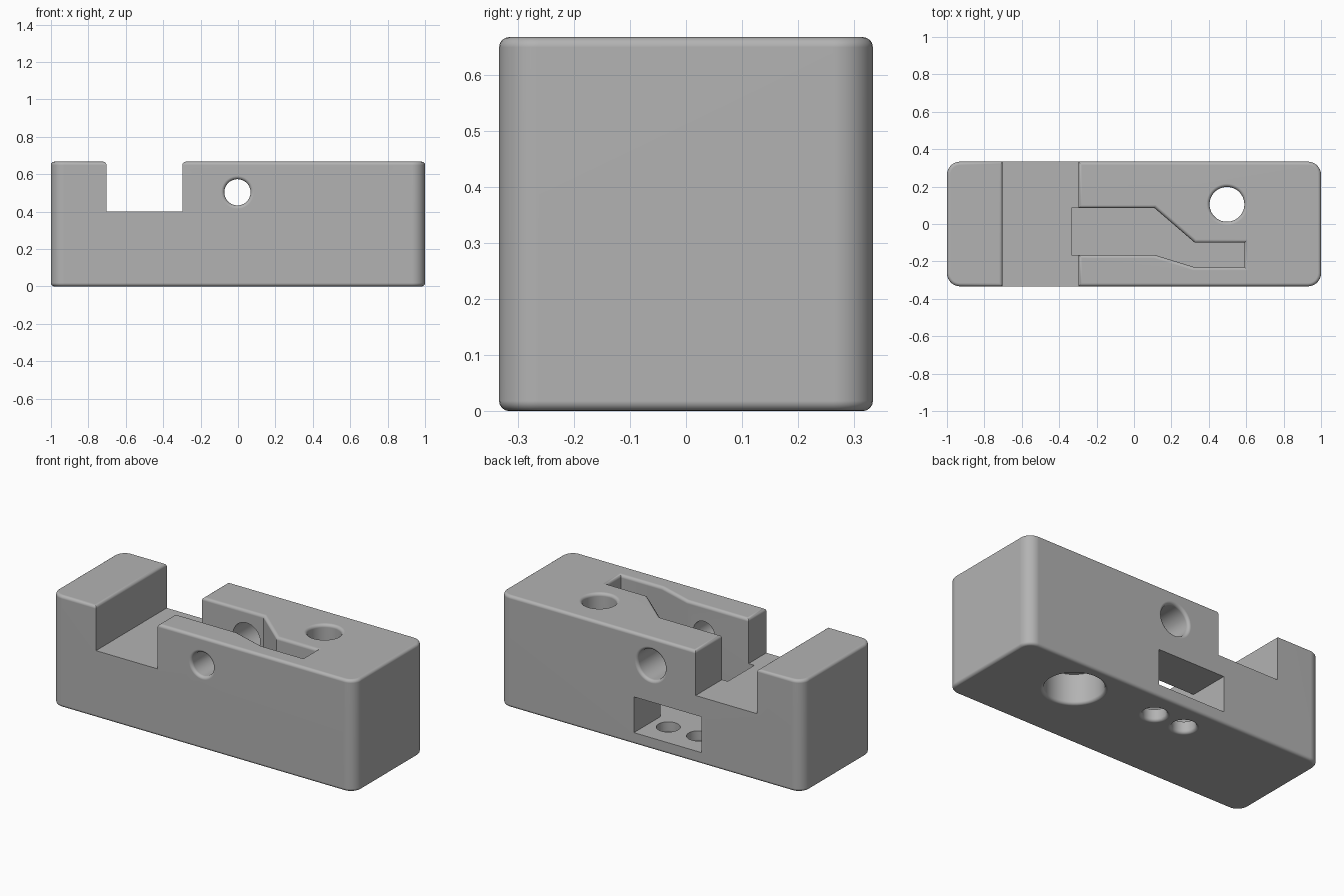
import bpy, bmesh
from mathutils import Matrix

cube = bpy.data.objects.get("Cube")
if cube:
    bpy.data.objects.remove(cube, do_unlink=True)

W, H = 1 / 3, 2 / 3          # half depth, height
FILLET = 0.018

grey = bpy.data.materials.new("plain grey")
grey.use_nodes = True
COLOUR = (0.45, 0.45, 0.45, 1)
grey.diffuse_color = COLOUR
bsdf = grey.node_tree.nodes["Principled BSDF"]
bsdf.inputs["Base Color"].default_value = COLOUR
bsdf.inputs["Roughness"].default_value = 0.6


def make_object(name, bm):
    bmesh.ops.recalc_face_normals(bm, faces=bm.faces)
    mesh = bpy.data.meshes.new(name)
    bm.to_mesh(mesh)
    bm.free()
    obj = bpy.data.objects.new(name, mesh)
    bpy.context.collection.objects.link(obj)
    mesh.materials.append(grey)
    return obj


def prism(points, low, high):
    """Solid from a plan outline, between two heights."""
    bm = bmesh.new()
    face = bm.faces.new([bm.verts.new((x, y, low)) for x, y in points])
    new = bmesh.ops.extrude_face_region(bm, geom=[face])["geom"]
    verts = [g for g in new if isinstance(g, bmesh.types.BMVert)]
    bmesh.ops.translate(bm, vec=(0, 0, high - low), verts=verts)
    return bm


def box(x0, x1, y0, y1, z0, z1):
    return prism([(x0, y0), (x1, y0), (x1, y1), (x0, y1)], z0, z1)


def rod(radius, centre, length, axis="Z"):
    bm = bmesh.new()
    turn = Matrix.Rotation(1.5707963, 4, "X") if axis == "Y" else Matrix()
    bmesh.ops.create_cone(bm, cap_ends=True, segments=48, radius1=radius,
                          radius2=radius, depth=length,
                          matrix=Matrix.Translation(centre) @ turn)
    return bm


# Block with rounded upright corners
bm = box(-1, 1, -W, W, 0, H)
upright = [e for e in bm.edges if abs(e.verts[0].co.z - e.verts[1].co.z) > 0.1]
bmesh.ops.bevel(bm, geom=upright, offset=0.07, segments=8, profile=0.5,
                affect="EDGES", clamp_overlap=True)
body = make_object("clamp_block", bm)
bpy.context.view_layer.objects.active = body
body.select_set(True)


def cut(name, bm):
    cutter = make_object(name, bm)
    mod = body.modifiers.new(name, "BOOLEAN")
    mod.operation, mod.solver, mod.object = "DIFFERENCE", "EXACT", cutter
    bpy.ops.object.modifier_apply(modifier=mod.name)
    bpy.data.objects.remove(cutter, do_unlink=True)


# Cross notch, lever slot and the side pocket that opens into the slot
slot = [(-0.335, -0.165), (0.11, -0.165), (0.32, -0.23), (0.59, -0.23),
        (0.59, -0.10), (0.325, -0.10), (0.11, 0.085), (-0.335, 0.085)]
cut("notch", box(-0.703, -0.297, -1, 1, 0.4, 1))
cut("lever_slot", prism(slot, 0.07, 1))
cut("side_pocket", box(-0.335, 0.11, 0, 1, 0.07, 0.283))

# Cross bore: narrow in the front wall, wide in the back wall
cut("front_bore", rod(0.07, (-0.003, -0.45, 0.503), 0.8, "Y"))
cut("back_bore", rod(0.09, (-0.003, 0.42, 0.503), 0.8, "Y"))

# Upright bore with a wide recess below, and two pin holes
cut("upright_bore", rod(0.093, (0.497, 0.105, 0.5), 2))
cut("bore_recess", rod(0.16, (0.497, 0.105, 0), 0.36))
for x in (-0.2, 0):
    cut("pin_hole", rod(0.065, (x, 0.167, 0), 0.3))

# Fillet the top and bottom rims and the mouths of the cross bore
bm = bmesh.new()
bm.from_mesh(body.data)
bmesh.ops.remove_doubles(bm, verts=bm.verts, dist=0.0001)
bmesh.ops.dissolve_limit(bm, angle_limit=0.01, verts=bm.verts, edges=bm.edges)


def on_rim(edge):
    a, b = (v.co for v in edge.verts)
    if len(edge.link_faces) != 2 or edge.calc_face_angle(0) < 0.5:
        return False
    level = any(abs(a.z - z) < 0.001 and abs(b.z - z) < 0.001 for z in (0, H))
    mouth = all(abs(abs(p.y) - W) < 0.001 and abs(p.x) < 0.15
                and 0.405 < p.z < 0.62 for p in (a, b))
    return level or mouth


bmesh.ops.bevel(bm, geom=[e for e in bm.edges if on_rim(e)], offset=FILLET,
                segments=4, profile=0.5, affect="EDGES", clamp_overlap=False)
bm.to_mesh(body.data)
bm.free()
for poly in body.data.polygons:
    poly.material_index = 0

# Smooth the rounds, keep the flats flat
bpy.ops.object.shade_smooth_by_angle(angle=0.6)
normals = body.modifiers.new("flat_faces", "WEIGHTED_NORMAL")
normals.keep_sharp = True
